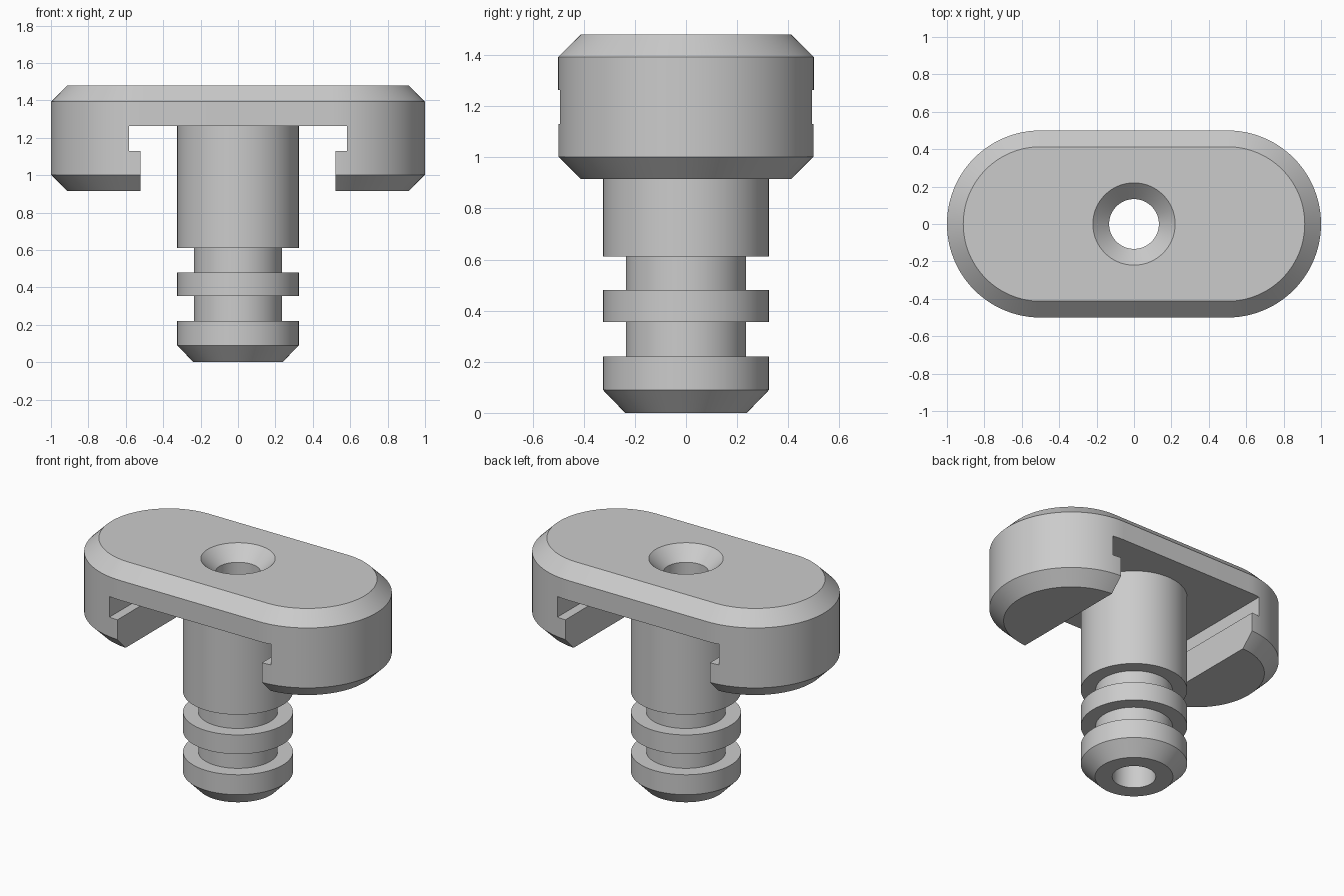
import bpy, bmesh, math

old = bpy.data.objects.get("Cube")
if old:
    bpy.data.objects.remove(old, do_unlink=True)

grey = bpy.data.materials.new("plain_grey")
grey.use_nodes = True
colour = (0.6, 0.6, 0.6, 1)
grey.diffuse_color = colour
grey.node_tree.nodes["Principled BSDF"].inputs["Base Color"].default_value = colour

SEGMENTS = 96
TOP, BOTTOM = 1.48, 0.915
CHAMFER = 0.087
SHAFT_R, GROOVE_R, BORE_R = 0.325, 0.235, 0.133


def make_object(name, bm):
    bmesh.ops.recalc_face_normals(bm, faces=bm.faces)
    mesh = bpy.data.meshes.new(name)
    bm.to_mesh(mesh)
    bm.free()
    mesh.materials.append(grey)
    obj = bpy.data.objects.new(name, mesh)
    bpy.context.collection.objects.link(obj)
    return obj


def loft(name, rings):
    """Skin a stack of equal rings and cap both ends."""
    bm = bmesh.new()
    loops = [[bm.verts.new(p) for p in ring] for ring in rings]
    n = len(loops[0])
    for a, b in zip(loops, loops[1:]):
        for i in range(n):
            j = (i + 1) % n
            bm.faces.new((a[i], a[j], b[j], b[i]))
    bm.faces.new(loops[0][::-1])
    bm.faces.new(loops[-1])
    return make_object(name, bm)


def oval(radius, z, straight=0.0):
    """Ring of two half circles joined by straight sides along x."""
    half = SEGMENTS // 2
    points = []
    for side in (1, -1):
        for i in range(half + (1 if straight else 0)):
            a = math.pi * i / half - math.pi / 2
            points.append((side * (straight + radius * math.cos(a)),
                           side * radius * math.sin(a), z))
    return points


def box(name, half_x, z0, z1):
    corners = ((-1, -1), (1, -1), (1, 1), (-1, 1))
    return loft(name, [[(x * half_x, y, z) for x, y in corners] for z in (z0, z1)])


def combine(target, tool, operation):
    mod = target.modifiers.new(operation.lower(), "BOOLEAN")
    mod.operation, mod.object, mod.solver = operation, tool, "EXACT"
    bpy.context.view_layer.objects.active = target
    bpy.ops.object.modifier_apply(modifier=mod.name)
    bpy.data.objects.remove(tool, do_unlink=True)


# Rounded head with chamfered rims
head = loft("head_and_stem", [oval(r, z, 0.5) for r, z in (
    (0.5 - CHAMFER, BOTTOM), (0.5, BOTTOM + CHAMFER),
    (0.5, TOP - CHAMFER), (0.5 - CHAMFER, TOP))])

# T-shaped channel leaving two hooked ends
combine(head, box("channel_cutter", 0.522, 0.7, 1.2), "DIFFERENCE")
combine(head, box("undercut_cutter", 0.582, 1.13, 1.264), "DIFFERENCE")

# Grooved stem with a tapered tip
stem = loft("stem", [oval(r, z) for r, z in (
    (SHAFT_R - CHAMFER, 0), (SHAFT_R, 0.09),
    (SHAFT_R, 0.22), (GROOVE_R, 0.22), (GROOVE_R, 0.355), (SHAFT_R, 0.355),
    (SHAFT_R, 0.48), (GROOVE_R, 0.48), (GROOVE_R, 0.612), (SHAFT_R, 0.612),
    (SHAFT_R, 1.35))])
combine(head, stem, "UNION")

# Through bore with a countersunk mouth
bore = loft("bore_cutter", [oval(r, z) for r, z in (
    (BORE_R, -0.1), (BORE_R, TOP - CHAMFER),
    (BORE_R + CHAMFER, TOP), (BORE_R + CHAMFER, TOP + 0.1))])
combine(head, bore, "DIFFERENCE")

bpy.ops.object.select_all(action="DESELECT")
head.select_set(True)
bpy.context.view_layer.objects.active = head
bpy.ops.object.shade_smooth_by_angle(angle=math.radians(25))
